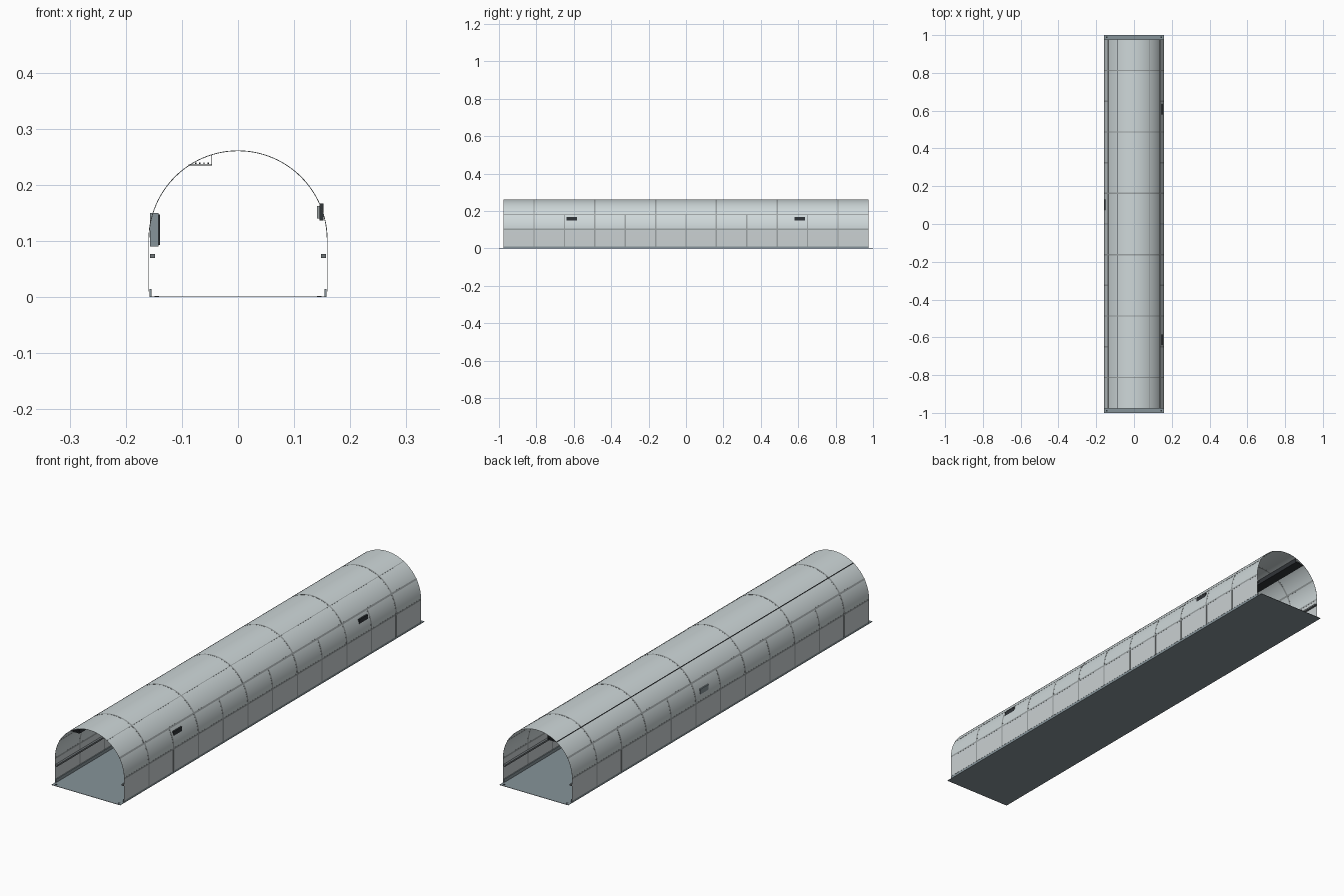
import bpy, bmesh, math

if "Cube" in bpy.data.objects:
    bpy.data.objects.remove(bpy.data.objects["Cube"])

HW, SPRING, END = 0.159, 0.102, 0.976   # half width, arch spring height, half length
BASE = 0.010                            # lower edge of the wall panels
STEP = 0.1625                           # panel length


def mat(name, rgb):
    m = bpy.data.materials.new(name)
    m.diffuse_color = (*rgb, 1)
    m.use_nodes = True
    m.node_tree.nodes["Principled BSDF"].inputs["Base Color"].default_value = m.diffuse_color
    return m


SHELL = mat("pale grey", (0.62, 0.685, 0.695))
WALL = mat("wall grey", (0.59, 0.635, 0.645))
SEAM = mat("seam grey", (0.33, 0.36, 0.365))
FLOOR = mat("blue grey", (0.24, 0.295, 0.32))
RAIL = mat("rail grey", (0.16, 0.18, 0.19))
DARK = mat("dark grey", (0.03, 0.035, 0.04))


def finish(name, bm, material, smooth=False):
    bmesh.ops.recalc_face_normals(bm, faces=bm.faces)
    me = bpy.data.meshes.new(name)
    bm.to_mesh(me)
    bm.free()
    me.materials.append(material)
    ob = bpy.data.objects.new(name, me)
    bpy.context.collection.objects.link(ob)
    if smooth:
        bpy.ops.object.select_all(action='DESELECT')
        bpy.context.view_layer.objects.active = ob
        ob.select_set(True)
        bpy.ops.object.shade_smooth_by_angle(angle=math.radians(30))
    return ob


def add_box(bm, x0, x1, y0, y1, z0, z1):
    vs = bmesh.ops.create_cube(bm, size=1)["verts"]
    for v in vs:
        v.co = ((x0 + x1) / 2 + v.co.x * (x1 - x0),
                (y0 + y1) / 2 + v.co.y * (y1 - y0),
                (z0 + z1) / 2 + v.co.z * (z1 - z0))


def box(name, material, *bounds):
    bm = bmesh.new()
    add_box(bm, *bounds)
    return finish(name, bm, material)


def section(a0, a1, off=0.0, n=48):
    """Points of the arch between two angles, grown outward by off."""
    k = max(1, round(n * (a1 - a0) / 180))
    angles = [math.radians(a0 + (a1 - a0) * i / k) for i in range(k + 1)]
    return [((HW + off) * math.cos(a), SPRING + (HW + off) * math.sin(a)) for a in angles]


def add_sheet(bm, outer, inner, y0, y1):
    """Closed thin strip between two section lines, extruded along y."""
    loop = outer + inner[::-1]
    a = [bm.verts.new((x, y0, z)) for x, z in loop]
    b = [bm.verts.new((x, y1, z)) for x, z in loop]
    n, k = len(loop), len(outer)
    for i in range(n):
        j = (i + 1) % n
        bm.faces.new((a[i], a[j], b[j], b[i]))
    for i in range(k - 1):
        for r in (a, b):
            bm.faces.new((r[i], r[i + 1], r[n - 2 - i], r[n - 1 - i]))


def walled(off):
    return [(HW + off, BASE)] + section(0, 180, off) + [(-HW - off, BASE)]


def half_wall(side, off, top):
    return [(side * (HW + off), BASE)] + [(side * x, z) for x, z in section(0, top, off)]


# Arched shell with straight lower walls
bm = bmesh.new()
add_sheet(bm, walled(0.0003), walled(-0.0003), -END, END)
shell = finish("tunnel_shell", bm, SHELL, True)
shell.data.materials.append(WALL)
for p in shell.data.polygons:
    if p.center.z < SPRING:
        p.material_index = 1

# Ring seams between panels; every second one crosses the crown
bm = bmesh.new()
for i in range(-5, 6):
    y = i * STEP
    if i % 2:
        add_sheet(bm, walled(0.0007), walled(-0.0007), y - 0.0035, y + 0.0035)
    else:
        for s in (1, -1):
            add_sheet(bm, half_wall(s, 0.0007, 30), half_wall(s, -0.0007, 30),
                      y - 0.0035, y + 0.0035)
finish("ring_seams", bm, SEAM, True)

# Lengthwise seams
bm = bmesh.new()
for a in (0, 30, 60, 150, 180):
    w = 0.5 if a == 60 else 1.3
    add_sheet(bm, section(a - w, a + w, 0.0007), section(a - w, a + w, -0.0007), -END, END)
finish("length_seams", bm, SEAM)

# Floor plate
box("floor", FLOOR, -0.158, 0.158, -1, 1, 0, 0.0015)

# Kerbs, corner bolts and wall rails on both sides
for s, side in ((1, "right"), (-1, "left")):
    xs = sorted((s * 0.1545, s * 0.158))
    box("kerb_" + side, FLOOR, *xs, -END, END, 0.0015, 0.015)
    xs = sorted((s * 0.148, s * 0.157))
    box("wall_rail_" + side, RAIL, *xs, -END, END, 0.070, 0.077)
    bm = bmesh.new()
    for y in (-0.988, 0.988):
        add_box(bm, s * 0.145 - 0.004, s * 0.145 + 0.004, y - 0.004, y + 0.004, 0.0015, 0.0025)
    finish("floor_bolts_" + side, bm, DARK)

# Cable tray under the crown, its side plate and cables
box("cable_tray", DARK, -0.0885, -0.046, -END, END, 0.2345, 0.2362)
box("cable_tray_side", DARK, -0.0475, -0.046, -END, END, 0.2362, 0.2535)
bm = bmesh.new()
for i in range(4):
    x = -0.0755 + i * 0.0075
    add_box(bm, x - 0.0012, x + 0.0012, -END, END, 0.2378, 0.2402)
finish("cables", bm, DARK)

# Wall cabinet on the left, with a dark front plate
box("cabinet", FLOOR, -0.157, -0.142, 0.075, 0.13, 0.09, 0.150)
box("cabinet_front", DARK, -0.142, -0.139, 0.08, 0.125, 0.093, 0.147)

# Signal lamps reaching through the right wall
for y, name in ((-0.612, "front"), (0.608, "back")):
    box("lamp_" + name, DARK, 0.145, 0.152, y - 0.028, y + 0.028, 0.137, 0.167)
    box("lamp_base_" + name, SEAM, 0.141, 0.145, y - 0.02, y + 0.02, 0.140, 0.163)
